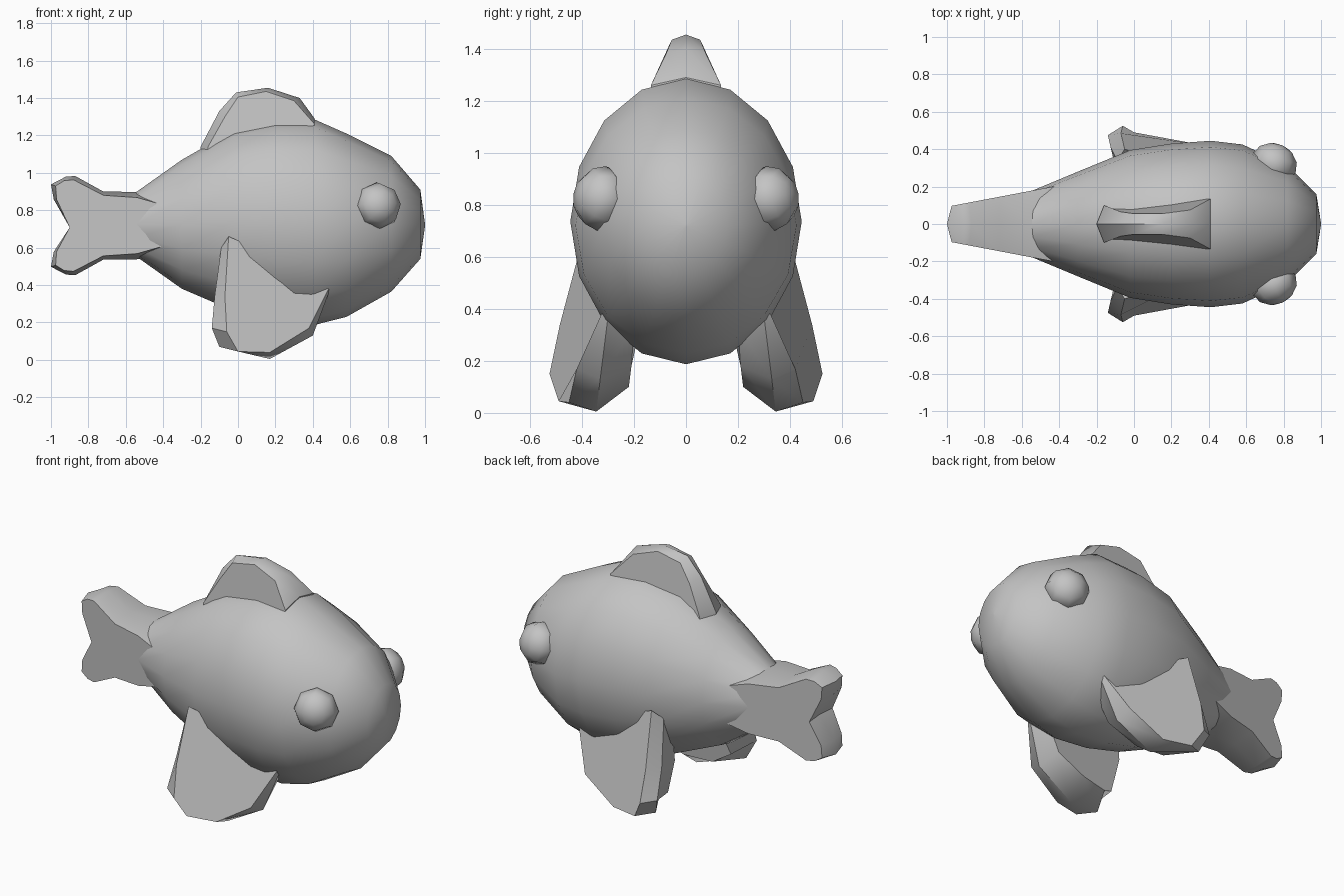
import bpy, bmesh
from math import sin, cos, pi, radians
from mathutils import Vector

cube = bpy.data.objects.get("Cube")
if cube:
    bpy.data.objects.remove(cube, do_unlink=True)

grey = bpy.data.materials.new("plain grey")
grey.use_nodes = True
colour = (0.55, 0.55, 0.55, 1)
grey.diffuse_color = colour
grey.node_tree.nodes["Principled BSDF"].inputs["Base Color"].default_value = colour


def finish(name, bm, angle=40):
    bmesh.ops.recalc_face_normals(bm, faces=bm.faces)
    mesh = bpy.data.meshes.new(name)
    bm.to_mesh(mesh)
    bm.free()
    mesh.materials.append(grey)
    obj = bpy.data.objects.new(name, mesh)
    bpy.context.collection.objects.link(obj)
    bpy.ops.object.select_all(action='DESELECT')
    obj.select_set(True)
    bpy.context.view_layer.objects.active = obj
    bpy.ops.object.shade_smooth_by_angle(angle=radians(angle))
    return obj


def loft(name, rings, angle=40):
    """Skin matching closed rings of points and cap both ends."""
    bm = bmesh.new()
    loops = [[bm.verts.new(p) for p in ring] for ring in rings]
    for a, b in zip(loops, loops[1:]):
        for i in range(len(a)):
            j = (i + 1) % len(a)
            bm.faces.new((a[i], a[j], b[j], b[i]))
    bm.faces.new(loops[0])
    bm.faces.new(loops[-1])
    bmesh.ops.remove_doubles(bm, verts=bm.verts, dist=0.0005)
    return finish(name, bm, angle)


# Body: oval sections as (x, half width, bottom, top)
sections = [
    (-0.74, 0.10, 0.60, 0.84), (-0.54, 0.18, 0.55, 0.90),
    (-0.30, 0.28, 0.38, 1.07), (-0.02, 0.395, 0.26, 1.23),
    (0.20, 0.43, 0.205, 1.28), (0.41, 0.445, 0.187, 1.285),
    (0.58, 0.425, 0.23, 1.21), (0.82, 0.315, 0.365, 1.09),
    (0.975, 0.16, 0.54, 0.91), (1.0, 0.004, 0.715, 0.725),
]
SIDES = 16
rings = []
for x, w, low, high in sections:
    ring = []
    for i in range(SIDES):
        t = 2 * pi * i / SIDES
        ring.append((x, w * sin(t), (low + high) / 2 + (high - low) / 2 * cos(t)))
    rings.append(ring)
loft("body", rings)


def central_fin(name, crest, side):
    """Fin on the middle plane: a ridge between two mirrored flat sides."""
    loft(name, [[(x, -y, z) for x, y, z in side],
                [(x, 0, z) for x, z in crest],
                side])


# Dorsal fin
central_fin(
    "dorsal_fin",
    [(-0.2, 1.14), (-0.1, 1.33), (-0.01, 1.43), (0.16, 1.455),
     (0.33, 1.4), (0.41, 1.29), (0.41, 1.0), (-0.2, 1.0)],
    [(-0.16, 0.1, 1.14), (-0.07, 0.065, 1.3), (0, 0.055, 1.405), (0.15, 0.055, 1.435),
     (0.3, 0.075, 1.385), (0.41, 0.135, 1.26), (0.41, 0.13, 1.0), (-0.16, 0.1, 1.0)])

# Tail fin: upper half outline, mirrored about its middle height
MID = 0.718
crest_half = [(-0.40, 0.15), (-0.54, 0.18), (-0.72, 0.182), (-0.87, 0.265),
              (-0.92, 0.262), (-1.0, 0.22), (-0.985, 0.14)]
side_half = [(-0.40, 0.11), (-0.54, 0.15), (-0.72, 0.162), (-0.88, 0.245),
             (-0.93, 0.24), (-0.975, 0.212), (-0.97, 0.14)]


def fork(half, notch):
    return ([(x, MID + z) for x, z in half] + [(notch, MID - 0.01)]
            + [(x, MID - z) for x, z in reversed(half)])


central_fin("tail_fin", fork(crest_half, -0.89),
            [(x, 0.098 + (x + 0.97) * 0.19, z) for x, z in fork(side_half, -0.9)])

# Pectoral fins, splayed outwards below the body
outer = [(-0.05, 0.40, 0.66), (-0.07, 0.485, 0.34), (-0.06, 0.525, 0.15),
         (0.0, 0.49, 0.045), (0.17, 0.45, 0.04), (0.38, 0.42, 0.17),
         (0.485, 0.325, 0.38), (0.40, 0.25, 0.46)]
edge = [(-0.09, 0.34, 0.60), (-0.125, 0.41, 0.34), (-0.14, 0.475, 0.17),
        (-0.10, 0.43, 0.07), (0.17, 0.345, 0.005), (0.40, 0.33, 0.13),
        (0.49, 0.30, 0.37), (0.40, 0.23, 0.44)]
inner = [(-0.06, 0.22, 0.52), (-0.08, 0.22, 0.30), (-0.09, 0.30, 0.14),
         (0.0, 0.25, 0.09), (0.17, 0.22, 0.10), (0.36, 0.21, 0.18),
         (0.44, 0.20, 0.33), (0.38, 0.16, 0.40)]

for label, s in (("left", 1), ("right", -1)):
    loft(label + "_pectoral_fin",
         [[(x, s * y, z) for x, y, z in ring] for ring in (outer, edge, inner)])

    # Eyes: faceted balls facing outwards and a little forwards
    bm = bmesh.new()
    bmesh.ops.create_uvsphere(bm, u_segments=8, v_segments=6, radius=0.125)
    bmesh.ops.scale(bm, vec=(1, 1, 0.85), verts=bm.verts)
    turn = Vector((0.4, s * 0.88, 0.15)).to_track_quat('Z', 'Y').to_matrix()
    bmesh.ops.rotate(bm, cent=(0, 0, 0), matrix=turn, verts=bm.verts)
    bmesh.ops.translate(bm, vec=(0.75, s * 0.325, 0.825), verts=bm.verts)
    finish(label + "_eye", bm, 55)
